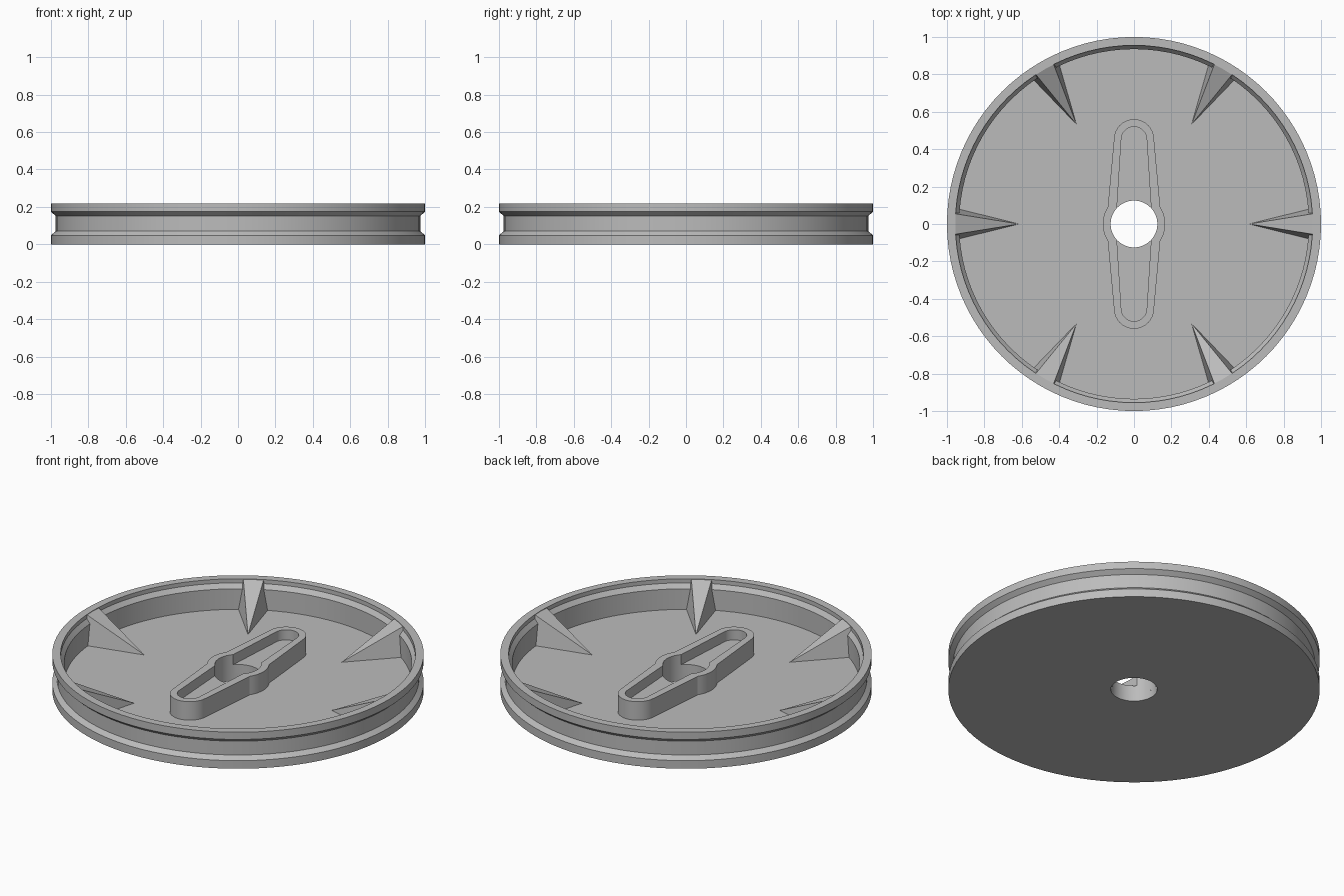
import bpy, bmesh, math
from mathutils import Matrix

old = bpy.data.objects.get("Cube")
if old:
    bpy.data.objects.remove(old, do_unlink=True)

grey = bpy.data.materials.new("plain_grey")
grey.use_nodes = True
grey.diffuse_color = (0.5, 0.5, 0.5, 1)
grey.node_tree.nodes["Principled BSDF"].inputs["Base Color"].default_value = (0.5, 0.5, 0.5, 1)


def finish(name, bm, smooth=True):
    """Turn a bmesh into a shaded object."""
    bmesh.ops.remove_doubles(bm, verts=bm.verts, dist=1e-5)
    bmesh.ops.recalc_face_normals(bm, faces=bm.faces)
    mesh = bpy.data.meshes.new(name)
    bm.to_mesh(mesh)
    bm.free()
    mesh.materials.append(grey)
    obj = bpy.data.objects.new(name, mesh)
    bpy.context.collection.objects.link(obj)
    if smooth:
        bpy.ops.object.select_all(action="DESELECT")
        obj.select_set(True)
        bpy.context.view_layer.objects.active = obj
        bpy.ops.object.shade_smooth_by_angle(angle=math.radians(20))
    return obj


def loft(name, rings, closed=False):
    """Bridge a list of equally sized point loops with quads."""
    bm = bmesh.new()
    loops = [[bm.verts.new(p) for p in ring] for ring in rings]
    if closed:
        loops.append(loops[0])
    for a, b in zip(loops, loops[1:]):
        for i in range(len(a)):
            j = (i + 1) % len(a)
            bm.faces.new((a[i], a[j], b[j], b[i]))
    return finish(name, bm)


def circle(radius, z, count=96):
    return [(radius * math.cos(math.tau * i / count),
             radius * math.sin(math.tau * i / count), z) for i in range(count)]


# Grooved dish with a stepped inner rim and a centre hole
HOLE, FLOOR, TOP = 0.125, 0.045, 0.217
profile = [(HOLE, 0), (1, 0), (1, 0.048), (0.975, 0.07), (0.975, 0.152),
           (1, 0.174), (1, TOP), (0.955, TOP), (0.955, 0.193),
           (0.935, 0.167), (0.935, FLOOR), (HOLE, FLOOR)]
loft("wheel_dish", [circle(r, z) for r, z in profile], closed=True)


def hub_outline(end_radius, end_y, hub_radius, waist_angle):
    """Tapered double-ended bar merged with a round centre."""
    waist = math.radians(waist_angle)
    wx, wy = hub_radius * math.cos(waist), hub_radius * math.sin(waist)
    half = []
    for i in range(13):                              # round centre
        t = waist * (i / 6 - 1)
        half.append((hub_radius * math.cos(t), hub_radius * math.sin(t)))
    for i in range(1, 8):                            # tapered side
        f = (i / 8) ** 2
        half.append((wx + (end_radius - wx) * f, wy + (end_y - wy) * f))
    for i in range(17):                              # rounded end
        t = math.pi * i / 16
        half.append((end_radius * math.cos(t), end_y + end_radius * math.sin(t)))
    for i in range(7, 0, -1):                        # opposite side
        f = (i / 8) ** 2
        half.append((-wx - (end_radius - wx) * f, wy + (end_y - wy) * f))
    return half + [(-x, -y) for x, y in half]


# Raised hub with a shallow slot open to the hole
outer = hub_outline(0.107, 0.453, 0.167, 33)
inner = hub_outline(0.068, 0.452, HOLE, 43)
bore = [(x * HOLE / math.hypot(x, y), y * HOLE / math.hypot(x, y)) for x, y in inner]
HUB_TOP, SLOT = 0.155, 0.095
levels = [(outer, FLOOR), (outer, HUB_TOP), (inner, HUB_TOP),
          (inner, SLOT), (bore, SLOT), (bore, FLOOR)]
loft("hub_boss", [[(x, y, z) for x, y in ring] for ring, z in levels])

# Six tapered ribs running from the rim down to the floor
for k in range(6):
    bm = bmesh.new()
    points = [(0.615, 0, FLOOR), (0.957, -0.085, FLOOR), (0.957, 0.085, FLOOR),
              (0.957, 0.055, 0.215), (0.957, -0.055, 0.215)]
    tip, bl, br, tr, tl = [bm.verts.new(p) for p in points]
    for face in ((tip, tl, tr), (tip, bl, tl), (tip, tr, br), (bl, br, tr, tl), (tip, br, bl)):
        bm.faces.new(face)
    bm.transform(Matrix.Rotation(math.radians(60 * k), 4, "Z"))
    finish(f"rim_rib_{k + 1}", bm, smooth=False)
